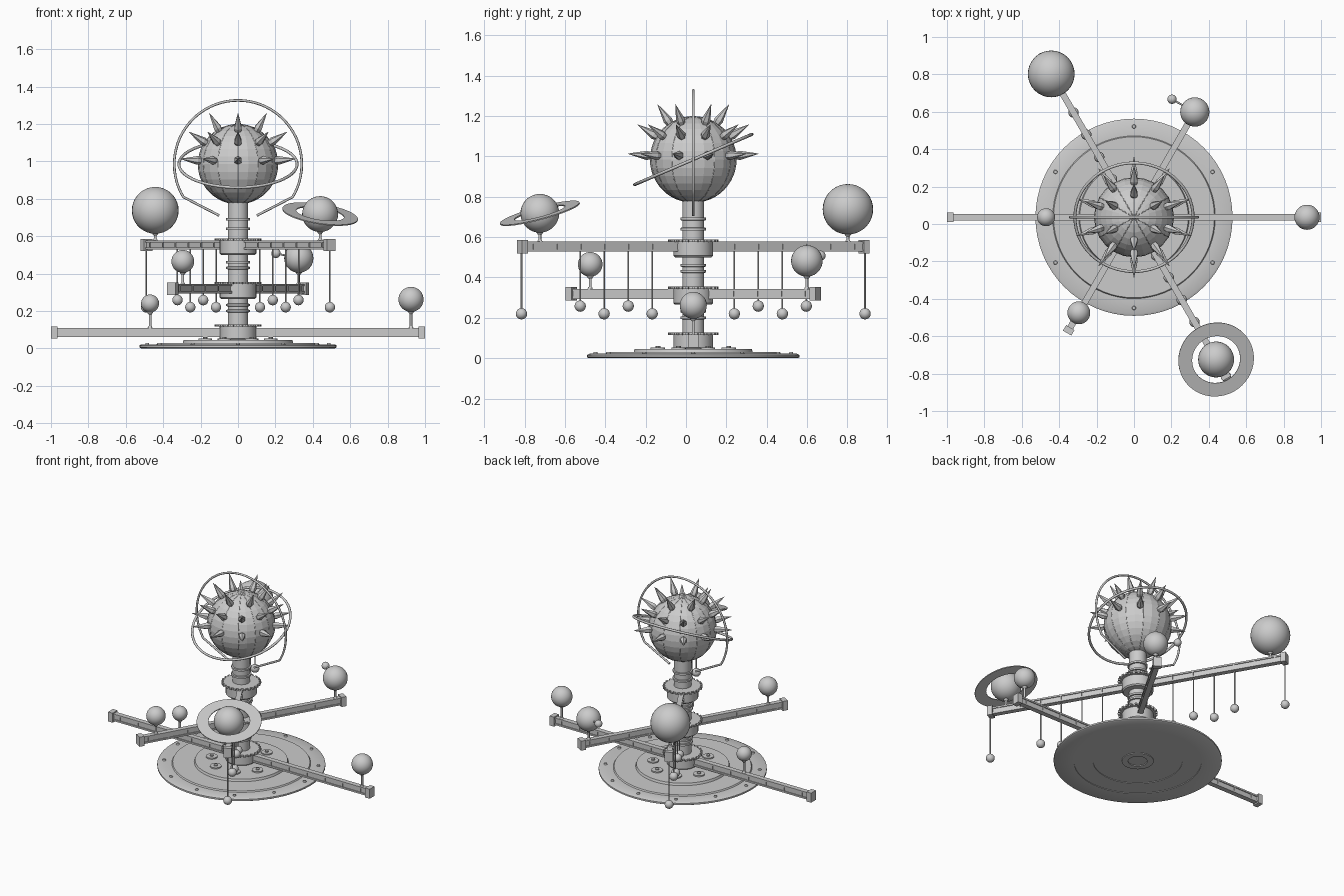
import bpy, bmesh, math
from mathutils import Vector, Matrix

if "Cube" in bpy.data.objects:
    bpy.data.objects.remove(bpy.data.objects["Cube"])

CY = 0.036                       # the central axis sits slightly behind the origin
AX = Vector((0, CY, 0))


def obj(name, bm, smooth=True):
    bmesh.ops.recalc_face_normals(bm, faces=bm.faces)
    me = bpy.data.meshes.new(name)
    bm.to_mesh(me)
    bm.free()
    o = bpy.data.objects.new(name, me)
    bpy.context.collection.objects.link(o)
    if smooth:
        bpy.ops.object.select_all(action='DESELECT')
        bpy.context.view_layer.objects.active = o
        o.select_set(True)
        bpy.ops.object.shade_smooth_by_angle(angle=math.radians(35))
    return o


def box(bm, center, size, rot=Matrix()):
    m = rot @ Matrix.Translation(center) @ Matrix.Diagonal((*size, 1))
    bmesh.ops.create_cube(bm, size=1, matrix=m)


def rod(bm, a, b, r1, r2=None, n=12):
    a, b = Vector(a), Vector(b)
    d = b - a
    m = Matrix.Translation((a + b) / 2) @ d.to_track_quat('Z', 'Y').to_matrix().to_4x4()
    bmesh.ops.create_cone(bm, cap_ends=True, segments=n, radius1=r1,
                          radius2=r1 if r2 is None else r2, depth=d.length, matrix=m)


def ball(bm, c, r, u=24, v=14):
    bmesh.ops.create_uvsphere(bm, u_segments=u, v_segments=v, radius=r,
                              matrix=Matrix.Translation(c))


def lathe(name, profile, n=48):
    bm = bmesh.new()
    vs = [bm.verts.new((r, 0, z)) for r, z in profile]
    es = [bm.edges.new(p) for p in zip(vs, vs[1:])]
    bmesh.ops.spin(bm, geom=vs + es, cent=(0, 0, 0), axis=(0, 0, 1),
                   angle=2 * math.pi, steps=n)
    bmesh.ops.remove_doubles(bm, verts=bm.verts, dist=1e-5)
    bmesh.ops.translate(bm, verts=bm.verts, vec=AX)
    return obj(name, bm)


def wire(name, pts, r, cyclic=False):
    cu = bpy.data.curves.new(name, 'CURVE')
    cu.dimensions = '3D'
    cu.bevel_depth, cu.bevel_resolution, cu.use_fill_caps = r, 2, True
    sp = cu.splines.new('POLY')
    sp.points.add(len(pts) - 1)
    for p, co in zip(sp.points, pts):
        p.co = (*co, 1)
    sp.use_cyclic_u = cyclic
    o = bpy.data.objects.new(name, cu)
    bpy.context.collection.objects.link(o)
    return o


def polar(deg, r, z):
    a = math.radians(deg)
    return Vector((r * math.cos(a), CY + r * math.sin(a), z))


# stepped base plate with recessed underside
lathe("base_plate", [(0, .008), (.06, .008), (.06, .003), (.1, .003), (.1, .008), (.28, .008),
      (.28, .004), (.4, .004), (.4, 0), (.518, 0), (.527, .005), (.527, .016), (.515, .022),
      (.435, .022), (.43, .03), (.295, .03), (.29, .045), (0, .045)], 64)

# rivets around the rim and small bosses near the column
bm = bmesh.new()
for i in range(12):
    rod(bm, polar(30 * i, .485, .018), polar(30 * i, .485, .03), .012, .009, 10)
obj("base_rivets", bm)
bm = bmesh.new()
for i in range(8):
    p = lambda z: polar(45 * i + 22.5, .19, z)
    rod(bm, p(.04), p(.053), .036, n=16)
    rod(bm, p(.05), p(.061), .012, n=10)
obj("base_bosses", bm)

# column with collars
lathe("column", [(0, .04), (.054, .04), (.054, .8), (0, .8)], 32)
for i, z in enumerate((.2, .232, .43, .46, .64, .69)):
    lathe(f"column_collar_{i}", [(.05, z - .008), (.063, z - .006), (.063, z + .006),
                                 (.05, z + .008)], 32)


# hub with toothed wheel on top
def hub(name, z0, z1):
    lathe(name, [(0, z0), (.09, z0), (.098, z0 + .008), (.098, z1), (0, z1)], 32)
    bm = bmesh.new()
    rod(bm, AX + Vector((0, 0, z1 - .012)), AX + Vector((0, 0, z1)), .112, n=48)
    for i in range(24):
        rot = Matrix.Translation(AX) @ Matrix.Rotation(math.tau * i / 24, 4, 'Z')
        box(bm, (.115, 0, z1 - .006), (.02, .014, .012), rot)
    obj(name + "_gear", bm)


# I-section arm with ribs and end caps
def arm(name, deg, z, L):
    rot = Matrix.Translation(AX) @ Matrix.Rotation(math.radians(deg), 4, 'Z')
    bm = bmesh.new()
    for s in (-1, 1):
        box(bm, (0, 0, z + s * .019), (2 * L - .03, .034, .011), rot)
        box(bm, (s * (L - .017), 0, z), (.034, .052, .066), rot)
        for i in range(1, int((L - .1) / .137) + 1):
            box(bm, (s * (.098 + .137 * i), 0, z), (.008, .032, .034), rot)
    box(bm, (0, 0, z), (2 * L - .03, .022, .036), rot)
    obj(name, bm, False)


LOW, MID, TOP = .085, .319, .553
for name, deg, z, L, h0, h1 in (("lower", 0, LOW, 1.0, .045, .128),
                                ("middle", 60, MID, .715, .265, .356),
                                ("upper", 120, TOP, .995, .5, .588)):
    arm(name + "_arm", deg, z, L)
    hub(name + "_hub", h0, h1)


# planets on stems: name, direction, distance, arm height, centre height, radius
for name, deg, d, za, z, r in (("lower_outer", 0, .925, LOW, .262, .067),
                               ("lower_inner", 180, .47, LOW, .24, .048),
                               ("middle_back", 60, .65, MID, .482, .078),
                               ("middle_front", 240, .59, MID, .465, .061),
                               ("upper_large", 120, .885, TOP, .738, .125),
                               ("upper_ringed", 300, .878, TOP, .718, .096)):
    bm = bmesh.new()
    ball(bm, polar(deg, d, z), r, 32, 18)
    obj(name + "_planet", bm)
    bm = bmesh.new()
    rod(bm, polar(deg, d, za + .02), polar(deg, d, z - r + .006), .007)
    rod(bm, polar(deg, d, za + .022), polar(deg, d, za + .034), .014, .009)
    rod(bm, polar(deg, d, z - r - .01), polar(deg, d, z - r + .006), .009, .02)
    obj(name + "_stem", bm)

# flat ring, tilted outward along its arm
bm = bmesh.new()
prof = [bm.verts.new((r, 0, h)) for r, h in ((.13, -.003), (.204, -.003), (.204, .003), (.13, .003))]
es = [bm.edges.new((prof[i], prof[(i + 1) % 4])) for i in range(4)]
bmesh.ops.spin(bm, geom=prof + es, cent=(0, 0, 0), axis=(0, 0, 1), angle=math.tau, steps=48)
bmesh.ops.remove_doubles(bm, verts=bm.verts, dist=1e-5)
tilt = Matrix.Rotation(math.radians(300), 4, 'Z') @ Matrix.Rotation(.3, 4, 'Y')
bmesh.ops.transform(bm, matrix=Matrix.Translation(polar(300, .878, .718)) @ tilt, verts=bm.verts)
obj("planet_ring", bm)

# moon on a short rod
bm = bmesh.new()
ball(bm, (.203, .667, .508), .025, 20, 12)
rod(bm, (.203, .667, .508), polar(60, .65, .482), .005)
obj("moon", bm)

# pendants hanging under the upper arm
bm = bmesh.new()
for side in (120, 300):
    for d, z in ((.235, .22), (.372, .258), (.51, .22), (.647, .258), (.983, .22)):
        ball(bm, polar(side, d, z), .028, 18, 10)
        rod(bm, polar(side, d, z), polar(side, d, TOP - .015), .004, n=8)
obj("pendants", bm)

# faceted sun with meridian seams
SUN = Vector((0, CY, .985))
bm = bmesh.new()
ball(bm, SUN, .214, 24, 16)
obj("sun", bm, False)
for i in range(6):
    a = math.radians(30 * i)
    wire(f"sun_seam_{i}", [SUN + .212 * Vector((math.cos(a) * math.cos(t), math.sin(a) * math.cos(t),
         math.sin(t))) for t in (math.tau * k / 48 for k in range(48))], .003, True)

# three rows of spikes
bm = bmesh.new()
for elev, n in ((5, 10), (32, 10), (57, 6)):
    e = math.radians(elev)
    for i in range(n):
        a = -math.pi / 2 + math.tau * i / n
        d = Vector((math.cos(e) * math.cos(a), math.cos(e) * math.sin(a), math.sin(e)))
        rod(bm, SUN + d * .195, SUN + d * .232, .015, .023, 6)
        rod(bm, SUN + d * .232, SUN + d * .325, .023, .001, 6)
obj("sun_spikes", bm, False)

# upright hoop with inward feet, and tilted full hoop
arc = [SUN + .341 * Vector((math.cos(t), 0, math.sin(t)))
       for t in (math.radians(-31 + 242 * k / 48) for k in range(49))]
wire("upright_hoop", [Vector((.1, CY, .71))] + arc + [Vector((-.1, CY, .71))], .007)
c, s = math.cos(math.radians(23.2)), math.sin(math.radians(23.2))
wire("tilted_hoop", [SUN + .316 * Vector((math.cos(t), c * math.sin(t), s * math.sin(t)))
     for t in (math.tau * k / 64 for k in range(64))], .008, True)
